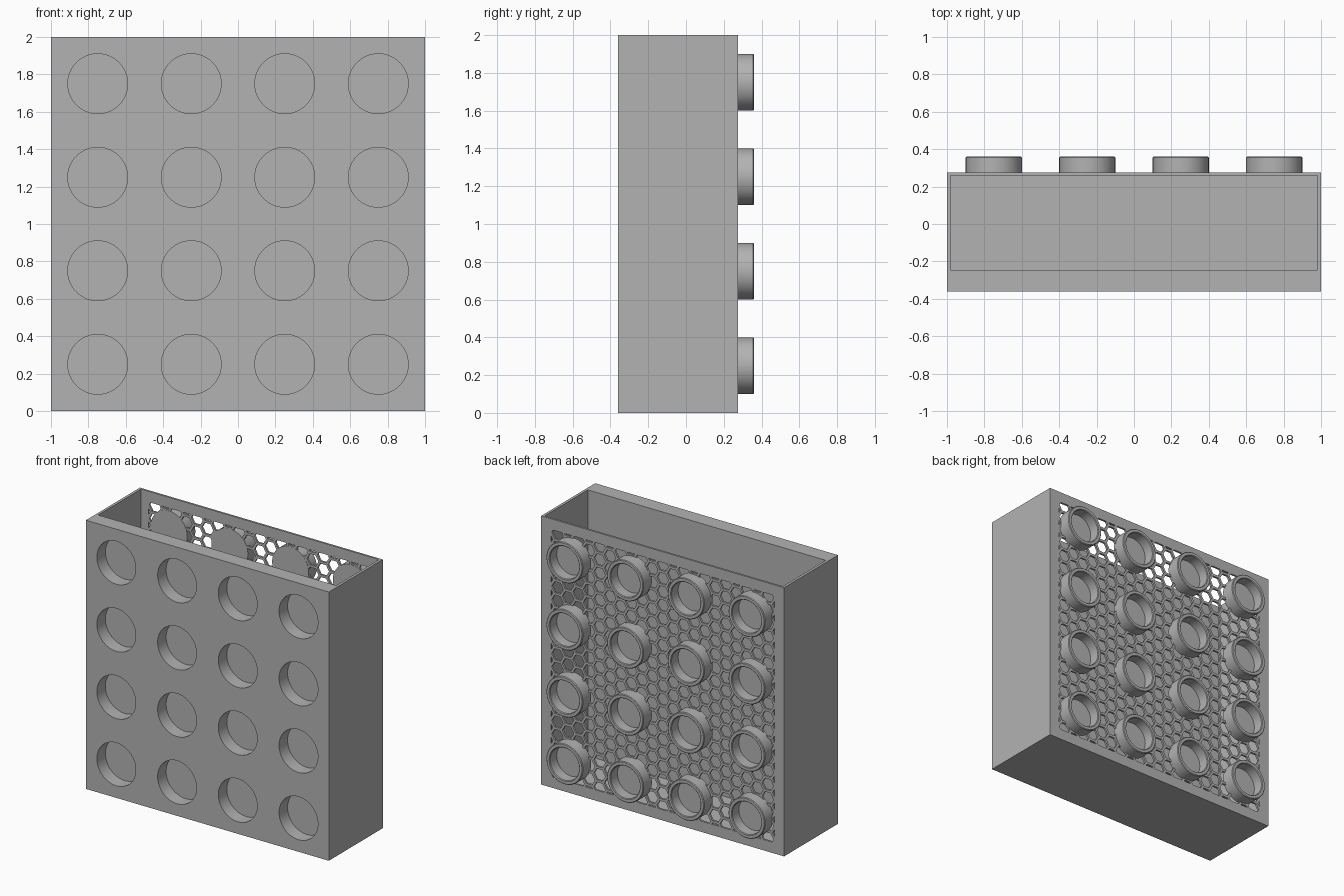
import bpy
import bmesh
from math import cos, sin, pi, sqrt, radians
from mathutils import Matrix, Vector

default = bpy.data.objects.get("Cube")
if default:
    bpy.data.objects.remove(default, do_unlink=True)

grey = bpy.data.materials.new("grey plastic")
grey.use_nodes = True
grey.diffuse_color = (0.45, 0.45, 0.45, 1)
grey.node_tree.nodes["Principled BSDF"].inputs["Base Color"].default_value = (0.45, 0.45, 0.45, 1)

FRONT, BACK = -0.36, 0.275      # outer faces of the box
INNER_BACK = 0.26               # inside face of the thin back wall
WIN = 0.92                      # half size of the honeycomb window
CENTRES = [(-0.75 + 0.5 * i, 0.25 + 0.5 * j) for i in range(4) for j in range(4)]


def make(name, bm):
    bmesh.ops.recalc_face_normals(bm, faces=bm.faces)
    mesh = bpy.data.meshes.new(name)
    bm.to_mesh(mesh)
    bm.free()
    mesh.materials.append(grey)
    obj = bpy.data.objects.new(name, mesh)
    bpy.context.collection.objects.link(obj)
    return obj


def box(name, lo, hi):
    bm = bmesh.new()
    lo, hi = Vector(lo), Vector(hi)
    bmesh.ops.create_cube(bm, size=1, matrix=Matrix.Translation((lo + hi) / 2)
                          @ Matrix.Diagonal((*(hi - lo), 1)))
    return make(name, bm)


def activate(obj):
    bpy.ops.object.select_all(action='DESELECT')
    obj.select_set(True)
    bpy.context.view_layer.objects.active = obj


def cut(obj, cutter):
    cutter.hide_render = True
    mod = obj.modifiers.new("cut", 'BOOLEAN')
    mod.operation, mod.solver, mod.object = 'DIFFERENCE', 'EXACT', cutter
    activate(obj)
    bpy.ops.object.modifier_apply(modifier=mod.name)
    bpy.data.objects.remove(cutter, do_unlink=True)


# Box open at the top, with a window in the back and blind sockets in the front
body = box("box_body", (-1, FRONT, 0), (1, BACK, 2))
cut(body, box("cavity_cutter", (-0.98, -0.245, 0.02), (0.98, INNER_BACK, 2.2)))
cut(body, box("window_cutter", (-WIN, 0, 1 - WIN), (WIN, 0.5, 1 + WIN)))
bm = bmesh.new()
for x, z in CENTRES:
    bmesh.ops.create_cone(bm, cap_ends=True, segments=64, radius1=0.16, radius2=0.16, depth=0.2,
                          matrix=Matrix.Translation((x, FRONT, z)) @ Matrix.Rotation(pi / 2, 4, 'X'))
cut(body, make("socket_cutter", bm))
activate(body)
bpy.ops.object.shade_smooth_by_angle(angle=radians(30))

# Honeycomb mesh: a hexagonal ring per cell, clipped to the window
PITCH, WALL = 0.1, 0.018
bm = bmesh.new()
rows, row_step = 24, PITCH * sqrt(3) / 2
for i in range(-12, 13):
    for j in range(-11, 12):
        cx, cz = i * row_step, 1 + (j + 0.5 * (i % 2)) * PITCH
        rings = []
        for flat in (PITCH, PITCH - WALL):
            r = flat / sqrt(3)
            rings.append([bm.verts.new((cx + r * cos(k * pi / 3), INNER_BACK, cz + r * sin(k * pi / 3)))
                          for k in range(6)])
        for k in range(6):
            n = (k + 1) % 6
            bm.faces.new((rings[0][k], rings[0][n], rings[1][n], rings[1][k]))
bmesh.ops.remove_doubles(bm, verts=bm.verts, dist=0.001)
for d in ((1, 0, 0), (-1, 0, 0), (0, 0, 1), (0, 0, -1)):
    d = Vector(d)
    bmesh.ops.bisect_plane(bm, geom=bm.verts[:] + bm.edges[:] + bm.faces[:], clear_outer=True,
                           plane_co=Vector((0, 0, 1)) + d * WIN, plane_no=d)
sheet = bm.faces[:]
extruded = bmesh.ops.extrude_face_region(bm, geom=sheet, use_keep_orig=True)["geom"]
bmesh.ops.translate(bm, vec=(0, BACK - INNER_BACK, 0),
                    verts=[v for v in extruded if isinstance(v, bmesh.types.BMVert)])
make("honeycomb_back", bm)

# Hollow round studs on the back, each closed by a floor disc
PROFILE = [(0, 0.259), (0.15, 0.259), (0.15, 0.355), (0.145, 0.36),
           (0.125, 0.36), (0.12, 0.355), (0.12, 0.278), (0, 0.278)]
for n, (x, z) in enumerate(CENTRES, 1):
    bm = bmesh.new()
    pts = [bm.verts.new((r, y, 0)) for r, y in PROFILE]
    edges = [bm.edges.new(pair) for pair in zip(pts, pts[1:])]
    bmesh.ops.spin(bm, geom=pts + edges, cent=(0, 0, 0), axis=(0, 1, 0), angle=2 * pi, steps=64)
    bmesh.ops.remove_doubles(bm, verts=bm.verts, dist=0.0005)
    bmesh.ops.translate(bm, verts=bm.verts, vec=(x, 0, z))
    activate(make(f"stud_{n}", bm))
    bpy.ops.object.shade_smooth_by_angle(angle=radians(30))
